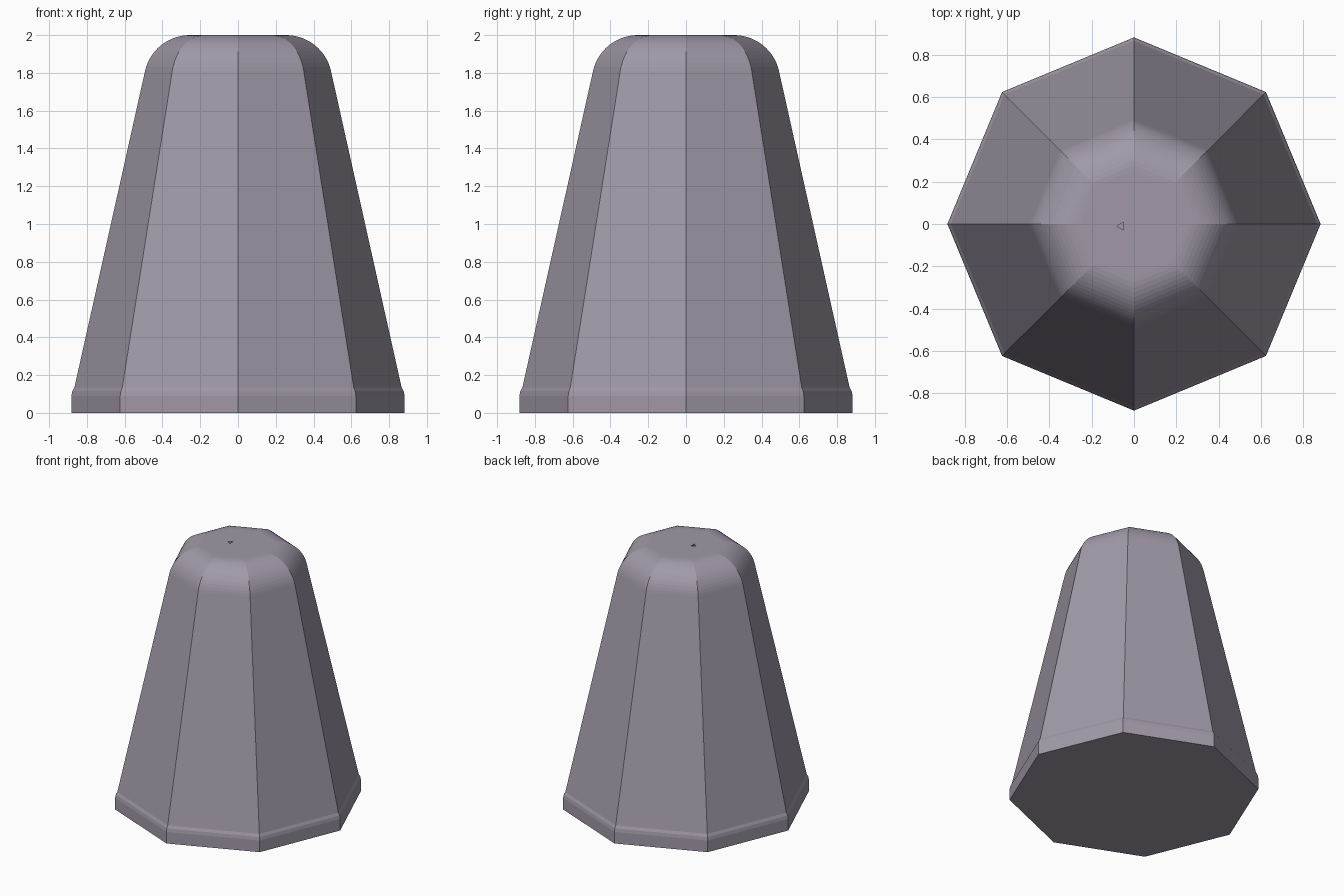
import bpy, bmesh, math

if "Cube" in bpy.data.objects:
    bpy.data.objects.remove(bpy.data.objects["Cube"])

SIDES = 8


def rings_to_object(name, rings):
    """Loft (radius, z) rings into a closed octagonal solid."""
    bm = bmesh.new()
    loops = []
    for r, z in rings:
        loops.append([bm.verts.new((r * math.cos(math.tau * i / SIDES),
                                    r * math.sin(math.tau * i / SIDES), z))
                      for i in range(SIDES)])
    for a, b in zip(loops, loops[1:]):
        for i in range(SIDES):
            j = (i + 1) % SIDES
            bm.faces.new((a[i], a[j], b[j], b[i]))
    bm.faces.new(loops[0][::-1])
    bm.faces.new(loops[-1])
    mesh = bpy.data.meshes.new(name)
    bm.to_mesh(mesh)
    bm.free()
    obj = bpy.data.objects.new(name, mesh)
    bpy.context.collection.objects.link(obj)
    return obj


# Tapered body: upright foot rim, small step, long slope, rounded shoulder
profile = [(0.882, 0), (0.882, 0.09), (0.877, 0.115), (0.866, 0.135)]
start = math.radians(12.5)
steps = 14
for k in range(steps + 1):
    a = start + (math.pi / 2 - start) * k / steps
    profile.append((0.255 + 0.243 * math.cos(a), 1.757 + 0.243 * math.sin(a)))
body = rings_to_object("tapered_body", profile)

# Mauve-grey finish
finish = bpy.data.materials.new("mauve_grey")
finish.diffuse_color = (0.355, 0.318, 0.39, 1)
finish.use_nodes = True
finish.node_tree.nodes["Principled BSDF"].inputs["Base Color"].default_value = finish.diffuse_color
body.data.materials.append(finish)

# Tiny pit in the flat top
bpy.ops.mesh.primitive_cylinder_add(vertices=3, radius=0.022, depth=0.04,
                                    location=(-0.06, -0.01, 2.0),
                                    rotation=(0, 0, math.pi / 2))
cutter = bpy.context.object
cutter.name = "pit_cutter"
cutter.data.materials.append(finish)
cutter.hide_render = True
cutter.hide_set(True)
cut = body.modifiers.new("top_pit", 'BOOLEAN')
cut.operation = 'DIFFERENCE'
cut.object = cutter
